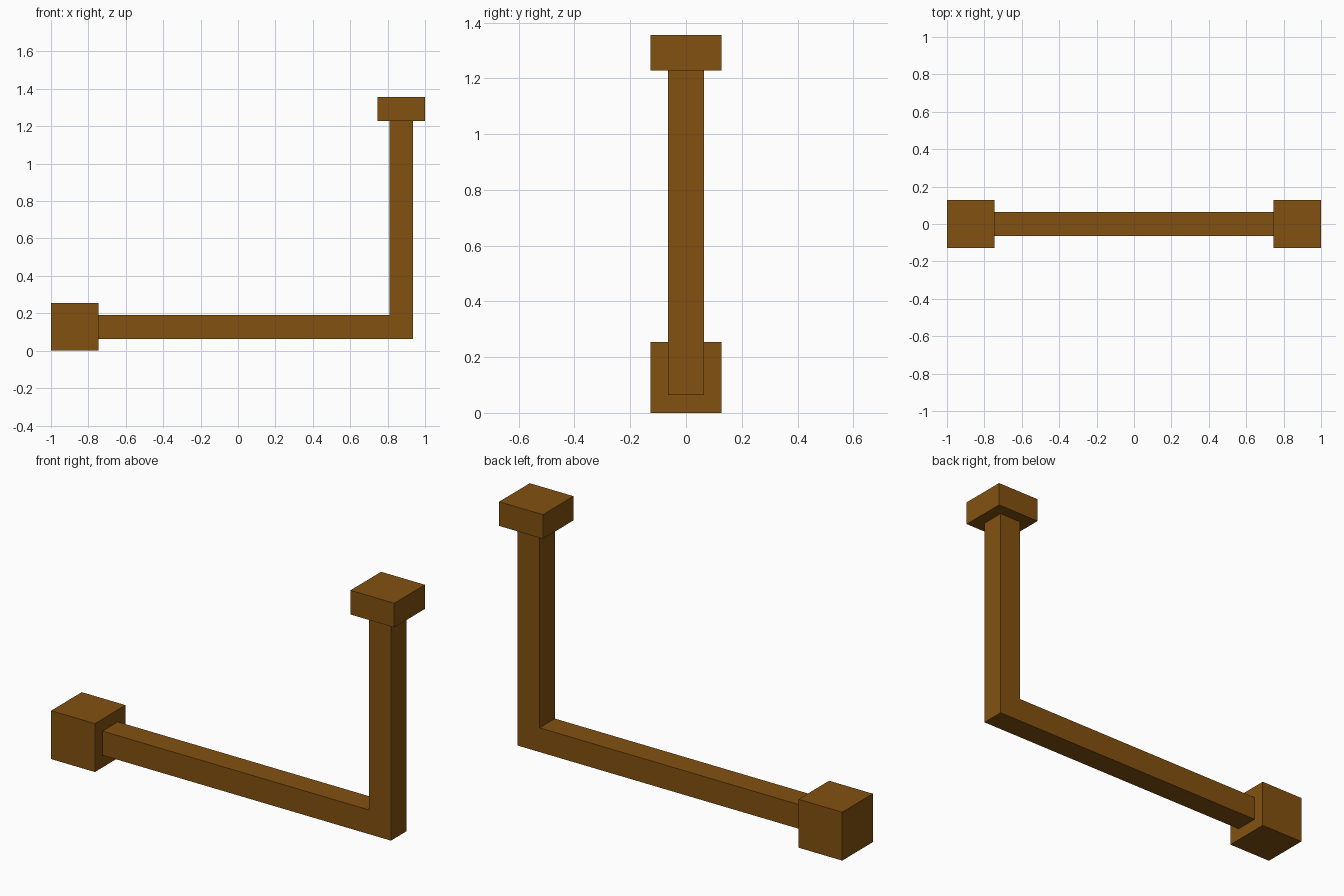
import bpy, bmesh

if "Cube" in bpy.data.objects:
    bpy.data.objects.remove(bpy.data.objects["Cube"])

brown = bpy.data.materials.new("brown")
brown.diffuse_color = (0.225, 0.083, 0.005, 1)
brown.use_nodes = True
brown.node_tree.nodes["Principled BSDF"].inputs["Base Color"].default_value = brown.diffuse_color


def prism(name, profile, half_depth):
    """Extrude an XZ profile symmetrically along y."""
    bm = bmesh.new()
    face = bm.faces.new([bm.verts.new((x, -half_depth, z)) for x, z in profile])
    out = bmesh.ops.extrude_face_region(bm, geom=[face])
    verts = [v for v in out["geom"] if isinstance(v, bmesh.types.BMVert)]
    bmesh.ops.translate(bm, verts=verts, vec=(0, 2 * half_depth, 0))
    bmesh.ops.recalc_face_normals(bm, faces=bm.faces)
    mesh = bpy.data.meshes.new(name)
    bm.to_mesh(mesh)
    bm.free()
    mesh.materials.append(brown)
    obj = bpy.data.objects.new(name, mesh)
    bpy.context.collection.objects.link(obj)
    return obj


def rect(x0, x1, z0, z1):
    return [(x0, z0), (x1, z0), (x1, z1), (x0, z1)]


W = 0.1275                    # bar thickness; end blocks are twice as wide
LOW, HIGH = W / 2, 1.5 * W    # bar bottom and top
TOP = 1.356

# End block on the left
prism("end_block", rect(-1, -1 + 2 * W, 0, 2 * W), W)

# L-shaped bar: horizontal arm and upright in one piece
prism("bent_bar", [(-1 + 2 * W, LOW), (1 - W / 2, LOW), (1 - W / 2, TOP - W),
                   (1 - 1.5 * W, TOP - W), (1 - 1.5 * W, HIGH),
                   (-1 + 2 * W, HIGH)], W / 2)

# Flat cap on the upright
prism("top_cap", rect(1 - 2 * W, 1, TOP - W, TOP), W)
